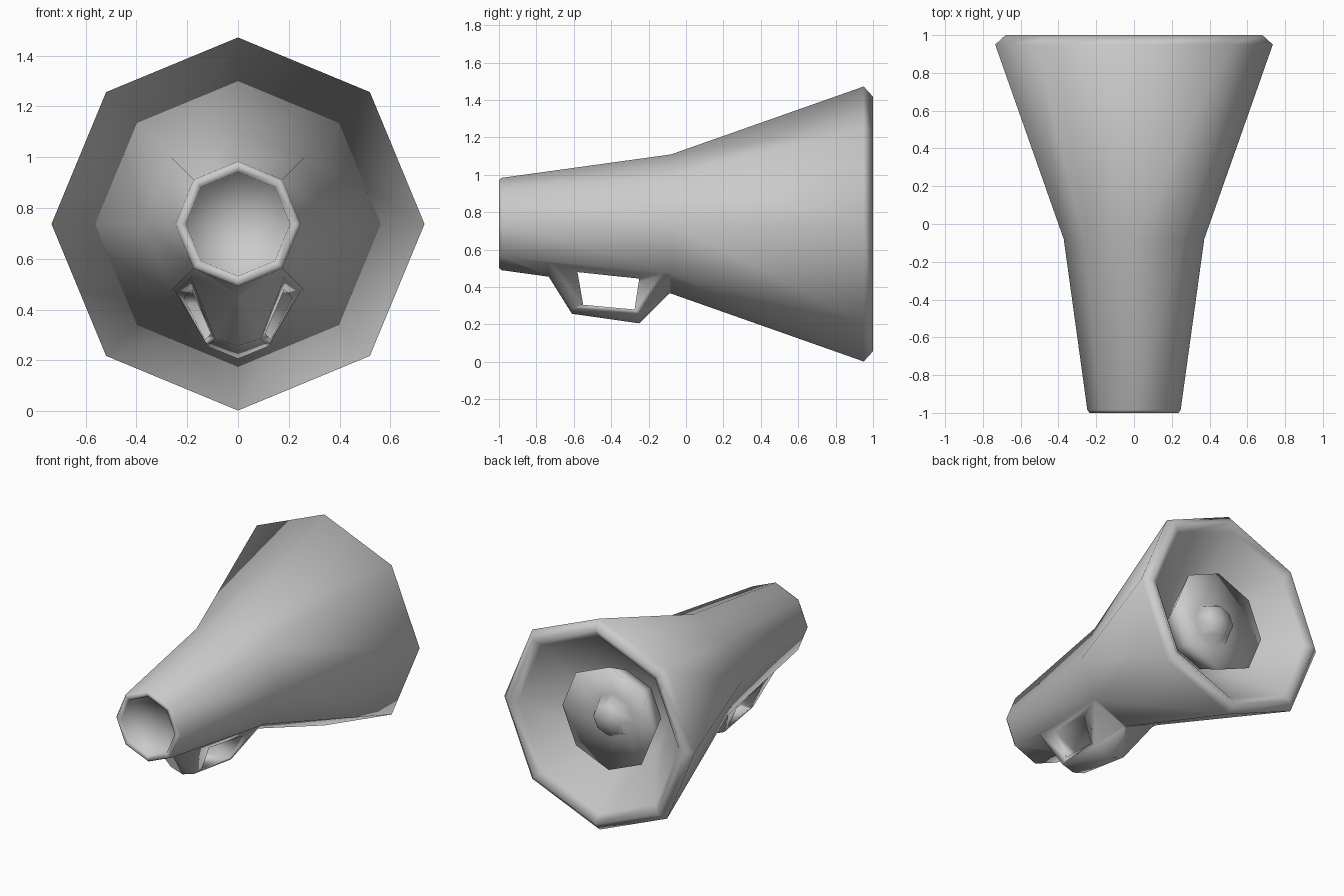
import bpy, bmesh, math

if "Cube" in bpy.data.objects:
    bpy.data.objects.remove(bpy.data.objects["Cube"])

AXIS_Z = 0.737
SIDES = 8

grey = bpy.data.materials.new("grey_plastic")
grey.diffuse_color = (0.6, 0.6, 0.6, 1)
grey.use_nodes = True
grey.node_tree.nodes["Principled BSDF"].inputs["Base Color"].default_value = grey.diffuse_color


def add_object(name, bm):
    bmesh.ops.recalc_face_normals(bm, faces=bm.faces[:])
    mesh = bpy.data.meshes.new(name)
    bm.to_mesh(mesh)
    bm.free()
    mesh.materials.append(grey)
    obj = bpy.data.objects.new(name, mesh)
    bpy.context.collection.objects.link(obj)
    return obj


def lathe(name, profile):
    """Closed solid turned around the y axis; profile is (y, radius), poles have radius 0."""
    bm = bmesh.new()
    rings = []
    for y, r in profile:
        n = SIDES if r > 0 else 1
        rings.append([bm.verts.new((r * math.sin(math.tau * i / SIDES), y,
                                    AXIS_Z + r * math.cos(math.tau * i / SIDES)))
                      for i in range(n)])
    for a, b in zip(rings, rings[1:]):
        for i in range(SIDES):
            j = (i + 1) % SIDES
            loop = [a[i % len(a)], a[j % len(a)], b[j % len(b)], b[i % len(b)]]
            bm.faces.new(list(dict.fromkeys(loop)))
    return add_object(name, bm)


def hull(name, points):
    """Convex solid from points of the +x half, mirrored across x."""
    bm = bmesh.new()
    for p in sorted({(s * x, y, z) for x, y, z in points for s in (1, -1)}):
        bm.verts.new(p)
    bmesh.ops.convex_hull(bm, input=bm.verts[:])
    loose = [v for v in bm.verts if not v.link_faces]
    bmesh.ops.delete(bm, geom=loose, context='VERTS')
    bmesh.ops.dissolve_limit(bm, angle_limit=0.02, verts=bm.verts[:], edges=bm.edges[:])
    return add_object(name, bm)


def boolean(target, tool, operation):
    mod = target.modifiers.new(operation.lower(), 'BOOLEAN')
    mod.operation = operation
    mod.solver = 'EXACT'
    mod.object = tool
    bpy.context.view_layer.objects.active = target
    bpy.ops.object.modifier_apply(modifier=mod.name)
    bpy.data.objects.remove(tool)


# Horn body: mouthpiece recess, tapered tube, flared bell, shallow dish inside
body = lathe("megaphone_body", [
    (-0.93, 0), (-0.94, 0.198), (-0.99, 0.205), (-1.0, 0.235), (-0.985, 0.247),
    (-0.08, 0.372), (0.95, 0.735), (1.0, 0.68), (0.965, 0.62),
    (0.66, 0.33), (0.64, 0)])

# Handle block under the tube, then the finger hole through it
handle = hull("handle", [
    (0.19, -0.74, 0.545), (0, -0.74, 0.465), (0.09, -0.61, 0.285), (0, -0.61, 0.257),
    (0.12, -0.25, 0.255), (0, -0.25, 0.206), (0.255, -0.09, 0.485), (0, -0.09, 0.366),
    (0, -0.70, 0.62), (0, -0.12, 0.62)])
boolean(body, handle, 'UNION')
hole = hull("finger_hole", [
    (0.6, -0.58, 0.48), (0.6, -0.25, 0.445), (0.6, -0.275, 0.28), (0.6, -0.55, 0.305)])
boolean(body, hole, 'DIFFERENCE')

# Inner horn with its centre knob, inside the bell
inner = lathe("inner_horn", [
    (0.60, 0), (0.60, 0.24), (0.85, 0.358), (0.79, 0.15), (0.87, 0.105), (0.89, 0)])

for obj in (body, inner):
    for poly in obj.data.polygons:
        poly.use_smooth = True
